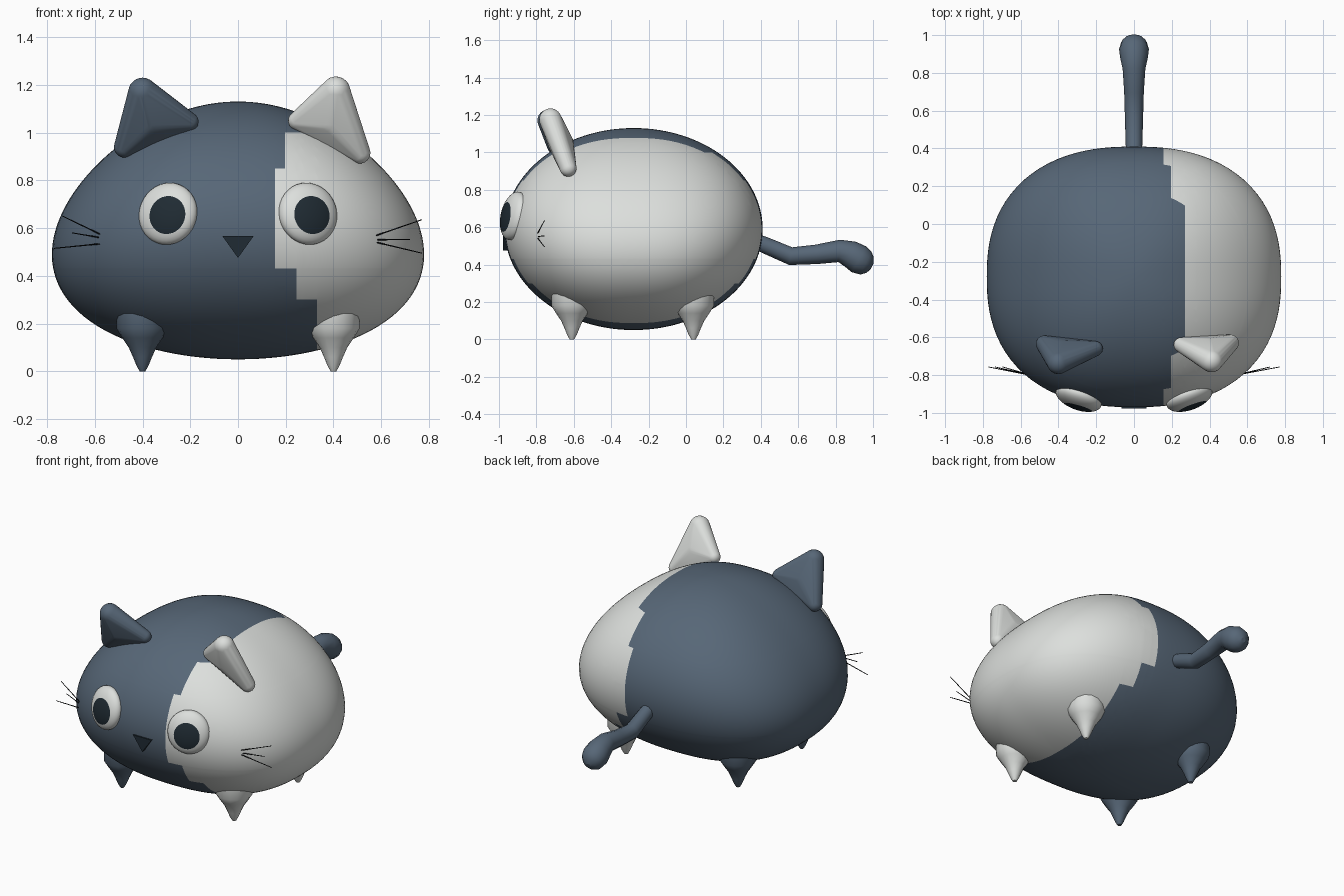
import bpy, bmesh, math
from mathutils import Matrix, Vector

if "Cube" in bpy.data.objects:
    bpy.data.objects.remove(bpy.data.objects["Cube"])


def material(name, rgb):
    m = bpy.data.materials.new(name)
    m.diffuse_color = (*rgb, 1)
    m.use_nodes = True
    m.node_tree.nodes["Principled BSDF"].inputs["Base Color"].default_value = m.diffuse_color
    return m


SLATE = material("slate_blue", (0.095, 0.135, 0.185))
PALE = material("pale_grey", (0.72, 0.74, 0.72))
INK = material("dark_ink", (0.014, 0.024, 0.033))
BLACK = material("black", (0.004, 0.005, 0.006))


def finish(name, bm, mats, angle=60):
    bmesh.ops.recalc_face_normals(bm, faces=bm.faces)
    me = bpy.data.meshes.new(name)
    bm.to_mesh(me)
    bm.free()
    for m in mats:
        me.materials.append(m)
    ob = bpy.data.objects.new(name, me)
    bpy.context.collection.objects.link(ob)
    bpy.ops.object.select_all(action='DESELECT')
    bpy.context.view_layer.objects.active = ob
    ob.select_set(True)
    bpy.ops.object.shade_smooth_by_angle(angle=math.radians(angle))
    return ob


def tube(name, points, mat):
    """Round tube through (x, y, z, radius) points."""
    cu = bpy.data.curves.new(name, 'CURVE')
    cu.dimensions = '3D'
    cu.bevel_depth = 1
    cu.bevel_resolution = 4
    cu.use_fill_caps = True
    sp = cu.splines.new('POLY')
    sp.points.add(len(points) - 1)
    for p, (x, y, z, r) in zip(sp.points, points):
        p.co = (x, y, z, 1)
        p.radius = r
    sp.use_smooth = True
    cu.materials.append(mat)
    ob = bpy.data.objects.new(name, cu)
    bpy.context.collection.objects.link(ob)
    bpy.ops.object.select_all(action='DESELECT')
    bpy.context.view_layer.objects.active = ob
    ob.select_set(True)
    bpy.ops.object.convert(target='MESH')


# Body: squarish ellipsoid, wider towards the bottom
bm = bmesh.new()
bmesh.ops.create_uvsphere(bm, u_segments=96, v_segments=64, radius=1)
for v in bm.verts:
    x, y, z = v.co
    h = math.hypot(x, y)
    if h > 1e-6:
        f = (abs(x / h) ** 2.4 + abs(y / h) ** 2.4) ** (-1 / 2.4)
        x, y = x * f, y * f
    v.co = (x * 0.765 * (1 - 0.2 * z), y * 0.69 - 0.28, 0.59 + 0.54 * z)

# Stepped colour patch: (upper z of band, x where the pale side starts)
steps = [(0.30, 0.33), (0.43, 0.245), (0.85, 0.155), (1.0, 0.197), (9, 0.27)]


def cut(co, no):
    bmesh.ops.bisect_plane(bm, geom=bm.verts[:] + bm.edges[:] + bm.faces[:],
                           plane_co=co, plane_no=no, dist=1e-5)


for top, edge in steps:
    cut((edge, 0, 0), (1, 0, 0))
    if top < 2:
        cut((0, 0, top), (0, 0, 1))
for f in bm.faces:
    c = f.calc_center_median()
    f.material_index = int(c.x > next(e for t, e in steps if c.z < t))
finish("body", bm, [SLATE, PALE], 80)

# Ears: rounded triangles, hull of three balls each (x, y, z, radius)
ears = {
    "left_ear": (SLATE, [(-0.40, -0.735, 1.17, 0.06), (-0.475, -0.635, 0.94, 0.045),
                         (-0.205, -0.66, 1.045, 0.04), (-0.37, -0.68, 1.05, 0.068)]),
    "right_ear": (PALE, [(0.41, -0.725, 1.175, 0.06), (0.51, -0.63, 0.915, 0.045),
                         (0.25, -0.64, 1.05, 0.04), (0.39, -0.67, 1.05, 0.068)]),
}
for name, (mat, balls) in ears.items():
    bm = bmesh.new()
    for x, y, z, r in balls:
        bmesh.ops.create_icosphere(bm, subdivisions=3, radius=r,
                                   matrix=Matrix.Translation((x, y, z)))
    res = bmesh.ops.convex_hull(bm, input=bm.verts[:])
    junk = {g for g in res["geom_interior"] + res["geom_unused"]
            if isinstance(g, bmesh.types.BMVert)}
    bmesh.ops.delete(bm, geom=list(junk), context='VERTS')
    hull = {g for g in res["geom"] if g.is_valid and isinstance(g, bmesh.types.BMFace)}
    bmesh.ops.delete(bm, geom=[f for f in bm.faces if f not in hull], context='FACES')
    finish(name, bm, [mat])

# Eyes: flattened balls turned outwards, the pupil is the cap around one pole
for name, s, dx in (("left_eye", -1, 0.15), ("right_eye", 1, 0.0)):
    bm = bmesh.new()
    bmesh.ops.create_uvsphere(bm, u_segments=36, v_segments=19, radius=1)
    for f in bm.faces:
        f.material_index = int(f.calc_center_median().z > math.cos(math.radians(38)))
    look = Vector((dx, -1, -0.15)).normalized()
    mat = (Matrix.Translation((0.293 * s, -0.92, 0.66))
           @ Matrix.Rotation(math.radians(20 * s), 4, 'Z')
           @ Matrix.Rotation(math.radians(-12), 4, 'X')
           @ Matrix.Diagonal((0.128, 0.06, 0.132, 1))
           @ Vector((0, 0, 1)).rotation_difference(look).to_matrix().to_4x4())
    bm.transform(mat)
    finish(name, bm, [PALE, INK])

# Nose: small triangular prism
bm = bmesh.new()
face = bm.faces.new([bm.verts.new(p) for p in
                     ((-0.066, -0.978, 0.567), (0.066, -0.978, 0.567), (0, -0.978, 0.475))])
ext = bmesh.ops.extrude_face_region(bm, geom=[face])
bmesh.ops.translate(bm, vec=(0, 0.05, 0),
                    verts=[g for g in ext["geom"] if isinstance(g, bmesh.types.BMVert)])
if not face.is_valid or len(bm.faces) < 5:
    bm.faces.new([v for v in bm.verts if v.co.y < -0.95])
finish("nose", bm, [INK], 30)

# Feet: flared pegs (radius, z)
profile = [(0.012, 0), (0.026, 0.025), (0.04, 0.06), (0.058, 0.1),
           (0.085, 0.14), (0.11, 0.18), (0.11, 0.26)]
for side, s, mat in (("left", -1, SLATE), ("right", 1, PALE)):
    for end, y in (("front", -0.61), ("back", 0.04)):
        bm = bmesh.new()
        rings = []
        for r, z in profile:
            rings.append([bm.verts.new((s * 0.4 + r * math.cos(a), y + r * math.sin(a), z))
                          for a in (math.tau * i / 16 for i in range(16))])
        for lo, hi in zip(rings, rings[1:]):
            for i in range(16):
                j = (i + 1) % 16
                bm.faces.new((lo[i], lo[j], hi[j], hi[i]))
        bm.faces.new(rings[0])
        bm.faces.new(rings[-1])
        finish(f"{end}_{side}_foot", bm, [mat])

# Tail: tube ending in a round knob
tail = [(0.36, 0.53, 0.04), (0.42, 0.505, 0.044), (0.56, 0.445, 0.048),
        (0.70, 0.455, 0.052), (0.82, 0.473, 0.06), (0.88, 0.455, 0.073),
        (0.925, 0.428, 0.079), (0.962, 0.408, 0.068), (0.985, 0.398, 0.045),
        (0.996, 0.393, 0.015)]
tube("tail", [(0, *p) for p in tail], SLATE)

# Whiskers: three thin hairs on each cheek (base z, tip x, tip z)
whiskers = {
    "left": (-0.565, [(0.56, -0.735, 0.65), (0.555, -0.695, 0.58), (0.537, -0.77, 0.515)]),
    "right": (0.555, [(0.555, 0.77, 0.635), (0.55, 0.72, 0.553), (0.55, 0.77, 0.495)]),
}
for side, (bx, hairs) in whiskers.items():
    for i, (bz, tx, tz) in enumerate(hairs):
        tube(f"{side}_whisker_{i + 1}",
             [(bx * 0.97, -0.80, bz, 0.003), (tx, -0.757, tz, 0.002)], BLACK)
